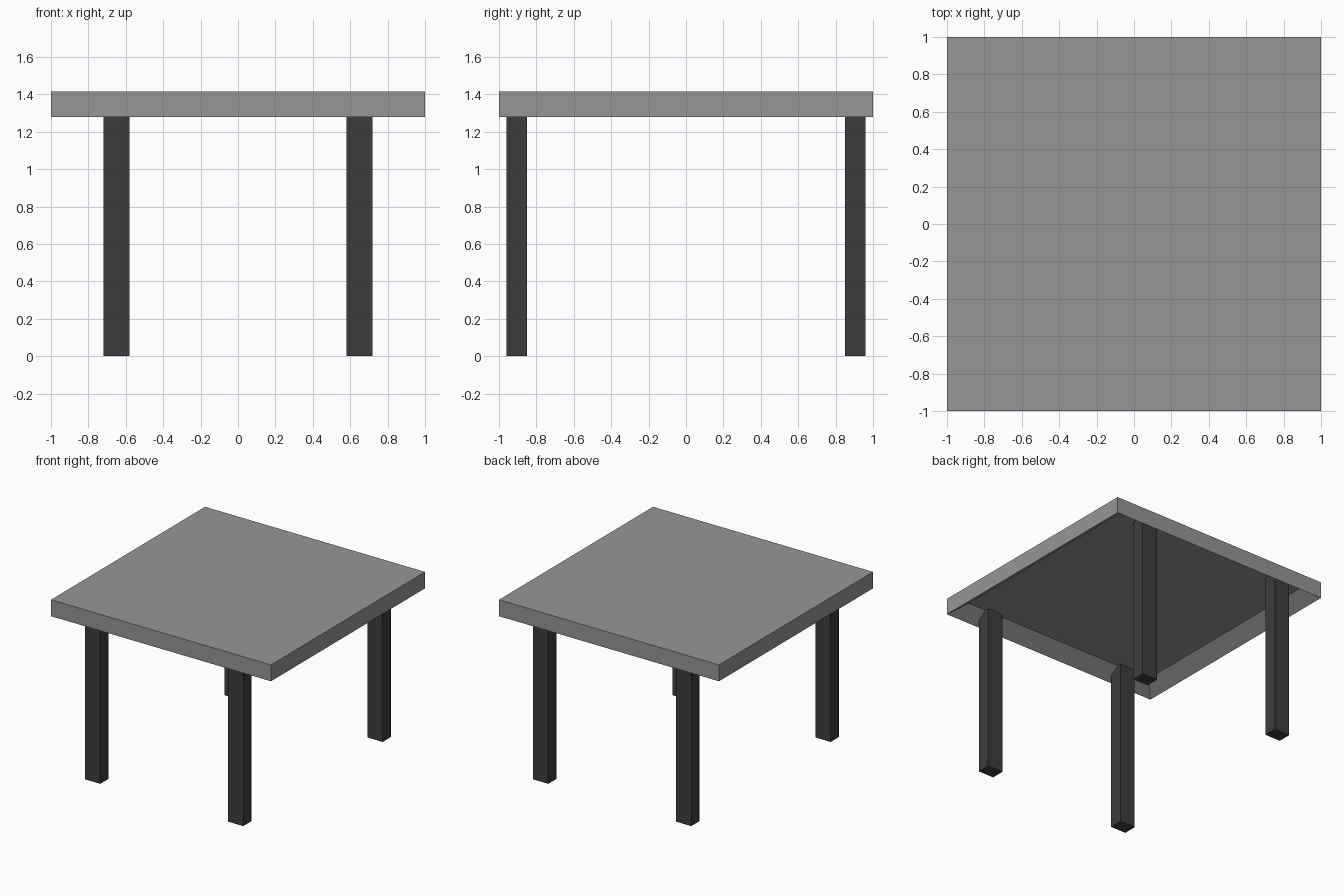
import bpy
import bmesh
from mathutils import Matrix

if "Cube" in bpy.data.objects:
    bpy.data.objects.remove(bpy.data.objects["Cube"])


def material(name, value):
    m = bpy.data.materials.new(name)
    m.diffuse_color = (value, value, value, 1)
    m.use_nodes = True
    m.node_tree.nodes["Principled BSDF"].inputs["Base Color"].default_value = m.diffuse_color
    return m


def box(name, lo, hi, mat):
    """Axis-aligned box between two corners; returns its object and bmesh."""
    bm = bmesh.new()
    size = [h - l for l, h in zip(lo, hi)]
    mid = [(h + l) / 2 for l, h in zip(lo, hi)]
    bmesh.ops.create_cube(bm, size=1, matrix=Matrix.Translation(mid) @ Matrix.Diagonal((*size, 1)))
    mesh = bpy.data.meshes.new(name)
    mesh.materials.append(mat)
    obj = bpy.data.objects.new(name, mesh)
    bpy.context.collection.objects.link(obj)
    return obj, bm


grey = material("mid grey", 0.305)
charcoal = material("charcoal", 0.046)

# Tabletop: slab whose underside is a shallow recess with sloping sides
top, bm = box("tabletop", (-1, -1, 1.28), (1, 1, 1.415), grey)
bm.normal_update()
under = min(bm.faces, key=lambda f: f.normal.z)
bmesh.ops.inset_region(bm, faces=[under], thickness=0.166, depth=0)
for v in under.verts:
    v.co.z = 1.368
bm.to_mesh(top.data)
bm.free()

# Four legs, their tops buried in the recess
for sx, side in ((-1, "left"), (1, "right")):
    for sy, end in ((-1, "front"), (1, "back")):
        x, y = 0.65 * sx, 0.905 * sy
        leg, bm = box(f"{end}_{side}_leg", (x - 0.07, y - 0.055, 0), (x + 0.07, y + 0.055, 1.375), charcoal)
        bm.to_mesh(leg.data)
        bm.free()
